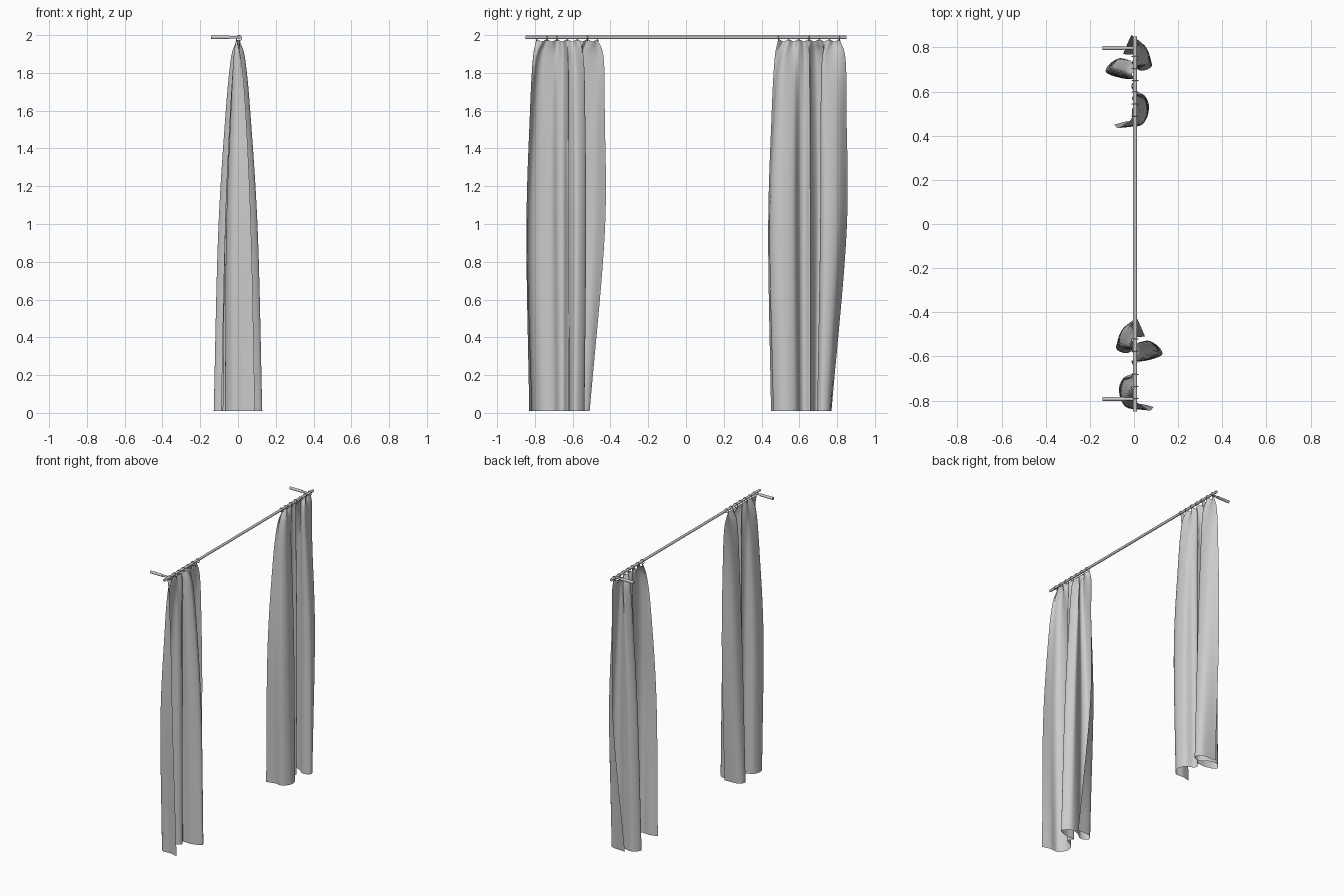
import bpy, bmesh, math
from mathutils import Vector, Matrix

if "Cube" in bpy.data.objects:
    bpy.data.objects.remove(bpy.data.objects["Cube"])

ROD_X, ROD_Z = 0.005, 1.988
SHIFT = -1.28                     # second curtain: mirrored in x, moved along y
RING_Y = [0.49 + 0.0537 * i for i in range(7)]

# Fold lines seen from above (x, y): half way down and at the hem
MID = [(-.07, .435), (-.02, .44), (.035, .45), (.062, .50), (.05, .57),
       (.0, .60), (-.01, .63), (.01, .66), (-.05, .66), (-.105, .70),
       (-.07, .75), (-.02, .735), (.03, .71), (.068, .735), (.055, .80),
       (-.015, .85)]
HEM = [(-.09, .45), (-.03, .465), (.03, .465), (.068, .52), (.05, .58),
       (.0, .605), (-.012, .63), (.005, .66), (-.06, .662), (-.128, .69),
       (-.09, .74), (-.025, .732), (.03, .695), (.08, .715), (.055, .76),
       (-.05, .77)]
N = len(MID)
TOP = [(0.0, .487 + .328 * i / (N - 1)) for i in range(N)]


def section(ax, w0, w1):
    """Fold line between the heading and the half-way line."""
    out = []
    for i, (t, m) in enumerate(zip(TOP, MID)):
        w = w0 + (w1 - w0) * i / (N - 1)
        out.append((m[0] * ax, t[1] + (m[1] - t[1]) * w))
    return out


LEVELS = [(1.972, TOP), (1.87, section(.32, .35, .85)),
          (1.58, section(.62, .65, 1)), (.95, MID), (.01, HEM)]


def spline(pts, t):
    """Catmull-Rom through evenly spaced points, t in 0..1."""
    f = t * (len(pts) - 1)
    i = min(int(f), len(pts) - 2)
    f -= i
    b, c = pts[i], pts[i + 1]
    a = pts[i - 1] if i > 0 else b * 2 - c
    d = pts[i + 2] if i + 2 < len(pts) else c * 2 - b
    return b + (c - a) * (f / 2) + (a * 2 - b * 5 + c * 4 - d) * (f * f / 2) \
        + (b * 3 - a - c * 3 + d) * (f ** 3 / 2)


def finish(name, bm, angle=40):
    mesh = bpy.data.meshes.new(name)
    bm.to_mesh(mesh)
    bm.free()
    ob = bpy.data.objects.new(name, mesh)
    bpy.context.collection.objects.link(ob)
    bpy.ops.object.select_all(action='DESELECT')
    ob.select_set(True)
    bpy.context.view_layer.objects.active = ob
    bpy.ops.object.shade_smooth_by_angle(angle=math.radians(angle))
    return ob


def curtain(name, sx, dy, cols=120, rows=48):
    bm = bmesh.new()
    columns = [[spline([Vector((x, y, z)) for x, y in sec], c / cols)
                for z, sec in LEVELS] for c in range(cols + 1)]
    grid = []
    for r in range(rows + 1):
        t = r / rows
        t = t * .6 + t * t * .4
        line = []
        for c, column in enumerate(columns):
            p = spline(column, t)
            # small gathers between the rings, fading downwards
            wave = math.cos(2 * math.pi * (c / cols * .328 - .003) / .0537)
            p.x += .010 * wave * math.exp(-(1.972 - p.z) * 5)
            p.z += .005 * wave * math.exp(-(1.972 - p.z) * 30)
            line.append(bm.verts.new((p.x * sx, p.y + dy, p.z)))
        grid.append(line)
    for a, b in zip(grid, grid[1:]):
        for i in range(cols):
            q = (a[i], b[i], b[i + 1], a[i + 1])
            bm.faces.new(q if sx > 0 else q[::-1])
    finish(name, bm, 80)


def cylinder(bm, p, q, radius):
    p, q = Vector(p), Vector(q)
    rot = (q - p).to_track_quat('Z', 'Y').to_matrix().to_4x4()
    bmesh.ops.create_cone(bm, cap_ends=True, segments=16, radius1=radius,
                          radius2=radius, depth=(q - p).length,
                          matrix=Matrix.Translation((p + q) / 2) @ rot)


def ring(name, y):
    bpy.ops.mesh.primitive_torus_add(
        location=(ROD_X, y, ROD_Z - .004), rotation=(math.pi / 2, 0, 0),
        major_segments=24, minor_segments=8, major_radius=.0145,
        minor_radius=.002)
    bpy.context.object.name = name
    bpy.ops.object.shade_smooth_by_angle(angle=math.radians(60))


# Curtains
curtain("curtain_right", 1, 0)
curtain("curtain_left", -1, SHIFT)

# Hanging rings
for i, y in enumerate(RING_Y):
    ring(f"ring_right_{i}", y)
    ring(f"ring_left_{i}", y + SHIFT)

# Rod
bm = bmesh.new()
cylinder(bm, (ROD_X, -.85, ROD_Z), (ROD_X, .85, ROD_Z), .009)
finish("rod", bm)

# Wall brackets: thick stub and thinner neck
for side, y in (("left", -.793), ("right", .797)):
    bm = bmesh.new()
    cylinder(bm, (-.142, y, ROD_Z), (-.045, y, ROD_Z), .0095)
    cylinder(bm, (-.05, y, ROD_Z), (ROD_X, y, ROD_Z), .007)
    finish("bracket_" + side, bm)
